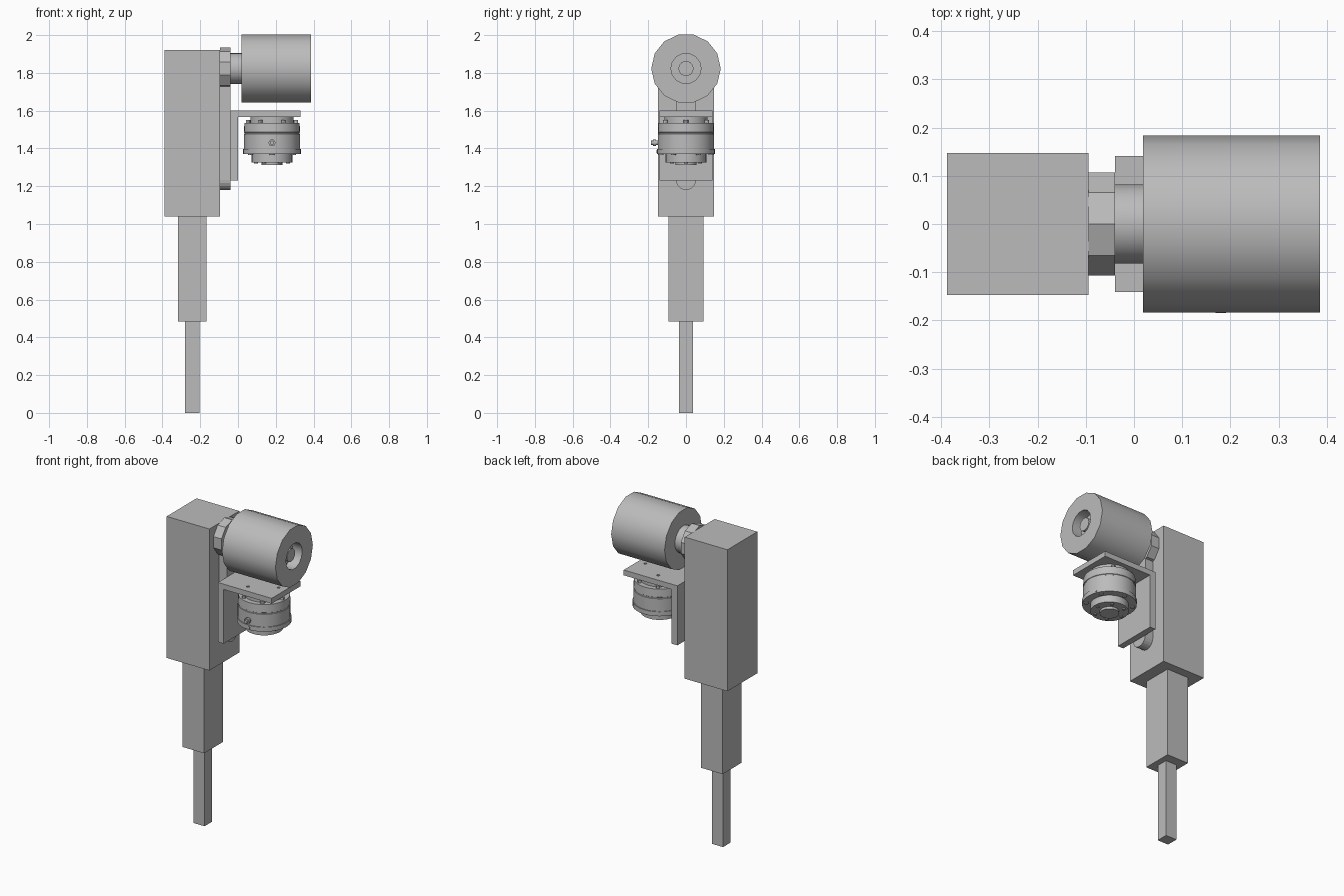
import bpy, bmesh, math
from mathutils import Matrix, Vector

if "Cube" in bpy.data.objects:
    bpy.data.objects.remove(bpy.data.objects["Cube"], do_unlink=True)

grey = bpy.data.materials.new("machine grey")
grey.use_nodes = True
grey.diffuse_color = (0.5, 0.5, 0.5, 1)
grey.node_tree.nodes["Principled BSDF"].inputs["Base Color"].default_value = (0.5, 0.5, 0.5, 1)

AXIS_Z = 1.823      # height of the roller axle
TOOL_X = 0.18       # centre of the tool head
ALONG_X = Matrix(((0, 0, 1, 0), (1, 0, 0, 0), (0, 1, 0, 0), (0, 0, 0, 1)))
ALONG_Y = Matrix.Rotation(math.pi / 2, 4, 'X')   # local z points to the front


def finish(name, bm, smooth=False):
    bmesh.ops.recalc_face_normals(bm, faces=bm.faces)
    mesh = bpy.data.meshes.new(name)
    bm.to_mesh(mesh)
    bm.free()
    mesh.materials.append(grey)
    obj = bpy.data.objects.new(name, mesh)
    bpy.context.collection.objects.link(obj)
    if smooth:
        bpy.ops.object.select_all(action='DESELECT')
        bpy.context.view_layer.objects.active = obj
        obj.select_set(True)
        bpy.ops.object.shade_smooth_by_angle(angle=math.radians(30))
    return obj


def box(name, x, y, z):
    bm = bmesh.new()
    size = (x[1] - x[0], y[1] - y[0], z[1] - z[0])
    mid = Vector((sum(x) / 2, sum(y) / 2, sum(z) / 2))
    bmesh.ops.create_cube(bm, size=1, matrix=Matrix.Translation(mid) @ Matrix.Diagonal((*size, 1)))
    return finish(name, bm)


def lathe(name, profile, sides, place, turn=0, smooth=True):
    """Revolve (radius, height) points about local z, closing both ends."""
    bm = bmesh.new()
    rings = []
    for r, h in profile:
        ring = []
        for i in range(sides):
            a = turn + i * math.tau / sides
            ring.append(bm.verts.new(place @ Vector((r * math.cos(a), r * math.sin(a), h))))
        rings.append(ring)
    for low, high in zip(rings, rings[1:]):
        for i in range(sides):
            j = (i + 1) % sides
            bm.faces.new((low[i], low[j], high[j], high[i]))
    bm.faces.new(rings[0])
    bm.faces.new(rings[-1])
    return finish(name, bm, smooth)


def rod(name, r, h0, h1, sides, place, turn=0, smooth=True):
    return lathe(name, [(r, h0), (r, h1)], sides, place, turn, smooth)


def cut(obj, cutter):
    cutter.hide_render = True
    cutter.hide_viewport = True
    mod = obj.modifiers.new("hole", 'BOOLEAN')
    mod.operation = 'DIFFERENCE'
    mod.solver = 'EXACT'
    mod.object = cutter


# Telescopic column
box("column_body", (-0.388, -0.094), (-0.147, 0.147), (1.04, 1.92))
box("column_middle", (-0.317, -0.168), (-0.093, 0.093), (0.485, 1.04))
box("column_tip", (-0.28, -0.205), (-0.036, 0.036), (0, 0.485))

# Slide rail with a rounded lower end
bm = bmesh.new()
outline = [(0.053, 1.74), (-0.053, 1.74)]
for i in range(11):
    a = math.pi + i * math.pi / 10
    outline.append((0.053 * math.cos(a), 1.233 + 0.053 * math.sin(a)))
face = bm.faces.new([bm.verts.new((-0.094, y, z)) for y, z in outline])
ext = bmesh.ops.extrude_face_region(bm, geom=[face])
bmesh.ops.translate(bm, vec=(0.055, 0, 0),
                    verts=[v for v in ext["geom"] if isinstance(v, bmesh.types.BMVert)])
finish("slide_rail", bm)

# Roller with its axle
axle = Matrix.Translation((0, 0, AXIS_Z)) @ ALONG_X
rod("axle_hub", 0.112, -0.094, -0.039, 10, axle, math.pi / 2, False)
rod("axle_shaft", 0.082, -0.04, 0.03, 24, axle)
lathe("roller", [(0.08, 0.019), (0.184, 0.019), (0.184, 0.386), (0.08, 0.386), (0.08, 0.32)],
      14, axle)
rod("axle_pin", 0.04, 0.3, 0.365, 14, axle)

# Angle bracket
box("bracket_back", (-0.039, 0), (-0.141, 0.141), (1.23, 1.60))
shelf = box("bracket_shelf", (0, 0.33), (-0.141, 0.141), (1.567, 1.60))

# Tool head
tool = Matrix.Translation((TOOL_X, 0, 0))
lathe("tool_head", [
    (0.055, 1.312), (0.055, 1.326), (0.108, 1.326), (0.108, 1.37),
    (0.154, 1.37), (0.154, 1.398), (0.149, 1.398), (0.149, 1.476), (0.146, 1.478),
    (0.146, 1.484), (0.149, 1.486), (0.146, 1.535), (0.115, 1.535), (0.115, 1.567)],
    32, tool)


def around(count, radius, start=0):
    for i in range(count):
        a = start + i * math.tau / count
        yield Matrix.Translation((TOOL_X + radius * math.cos(a), radius * math.sin(a), 0))


# Screw holes through the shelf and bolts on the tool head
for spot in around(3, 0.1):
    cut(shelf, rod("shelf_hole_cutter", 0.009, 1.58, 1.62, 12, spot))
for spot in around(6, 0.132, math.pi / 6):
    rod("flange_bolt", 0.013, 1.364, 1.375, 12, spot)
for spot in around(6, 0.126):
    rod("mounting_bolt", 0.012, 1.53, 1.55, 12, spot)
for spot in around(6, 0.085):
    rod("face_bolt", 0.01, 1.321, 1.33, 12, spot)

# Air port and set screws
port = Matrix.Translation((TOOL_X, 0, 1.43)) @ ALONG_Y
lathe("air_port", [(0.012, 0.13), (0.012, 0.16), (0.018, 0.16), (0.018, 0.174),
                   (0.011, 0.174), (0.011, 0.185)], 16, port)
for turn in (0, math.radians(110)):
    screw = Matrix.Translation((TOOL_X, 0, 1.384)) @ Matrix.Rotation(turn, 4, 'Z') @ ALONG_Y
    rod("set_screw", 0.009, 0.14, 0.157, 12, screw)
